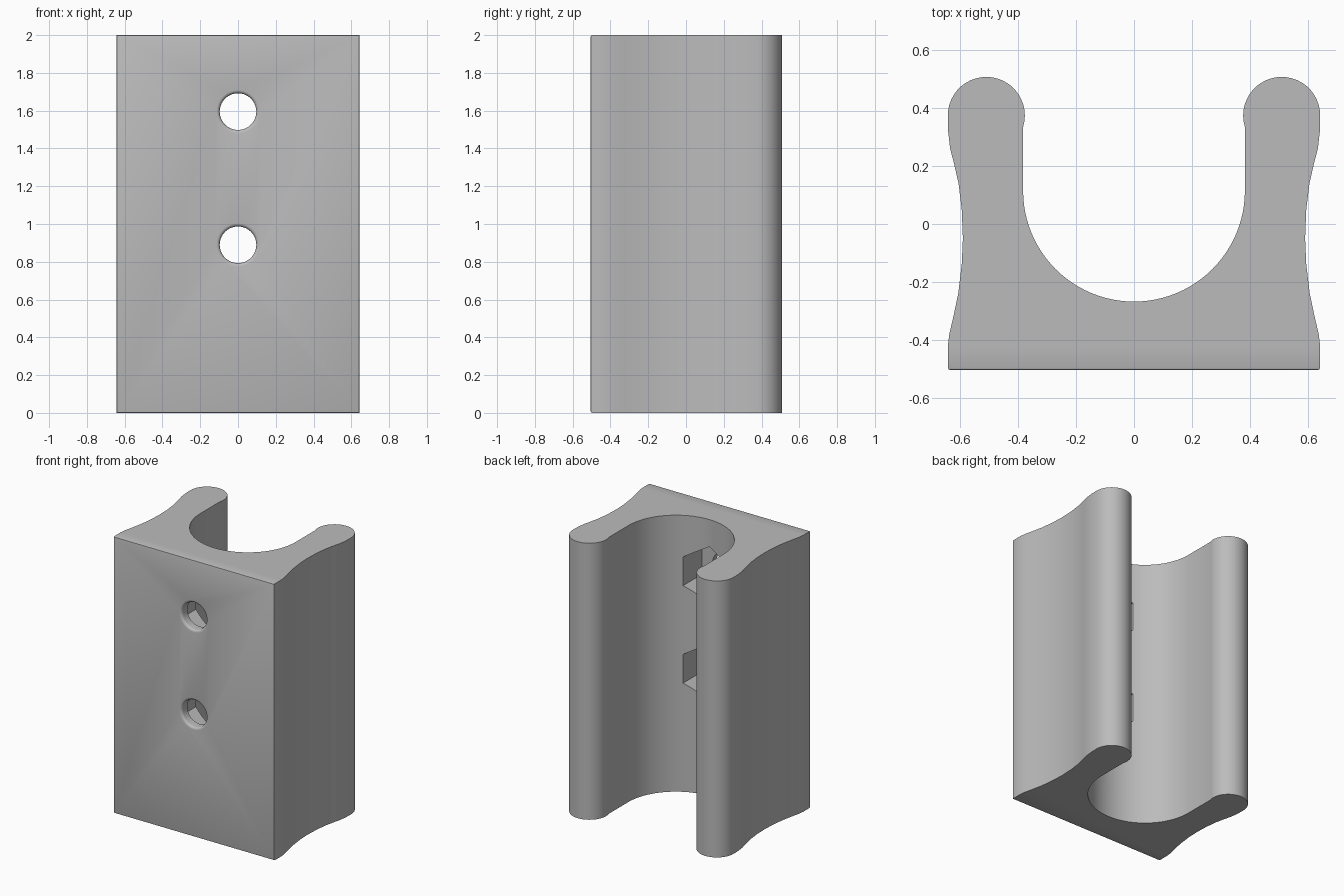
import bpy, bmesh
from math import sin, cos, pi, radians

cube = bpy.data.objects.get("Cube")
if cube:
    bpy.data.objects.remove(cube, do_unlink=True)

grey = bpy.data.materials.new("plain grey")
grey.use_nodes = True
tone = (0.5, 0.5, 0.5, 1)
grey.diffuse_color = tone
grey.node_tree.nodes["Principled BSDF"].inputs["Base Color"].default_value = tone

HEIGHT = 2.0
FRONT = -0.505


def arc(cx, cy, r, start, end, steps):
    """Points along a circular arc, angles in degrees."""
    angles = [radians(start + (end - start) * i / steps) for i in range(steps + 1)]
    return [(cx + r * cos(a), cy + r * sin(a)) for a in angles]


def make_object(name, bm):
    bmesh.ops.recalc_face_normals(bm, faces=bm.faces)
    mesh = bpy.data.meshes.new(name)
    bm.to_mesh(mesh)
    bm.free()
    mesh.materials.append(grey)
    obj = bpy.data.objects.new(name, mesh)
    bpy.context.collection.objects.link(obj)
    return obj


def turned_cutter(name, rings, sides, z):
    """Solid around the y axis; rings are (radius, y), first vertex at the top."""
    bm = bmesh.new()
    loops = []
    for r, y in rings:
        angles = [pi / 2 + 2 * pi * i / sides for i in range(sides)]
        loops.append([bm.verts.new((r * cos(a), y, z + r * sin(a))) for a in angles])
    for a, b in zip(loops, loops[1:]):
        for i in range(sides):
            j = (i + 1) % sides
            bm.faces.new((a[i], a[j], b[j], b[i]))
    bm.faces.new(loops[0])
    bm.faces.new(loops[-1])
    obj = make_object(name, bm)
    obj.hide_render = True
    return obj


# Right half of the outline: waisted side, rounded arm tip, round channel
side = [(0.643, FRONT), (0.643, -0.42), (0.638, -0.38), (0.625, -0.325),
        (0.607, -0.24), (0.595, -0.14), (0.591, -0.05), (0.595, 0.05),
        (0.606, 0.14), (0.622, 0.21), (0.635, 0.26), (0.642, 0.32)]
tip = arc(0.51, 0.375, 0.133, 0, 197, 24)
channel = arc(0, 0.115, 0.383, 0, -90, 24)
half = side + tip + channel
outline = half + [(-x, y) for x, y in reversed(half[:-1])]

# Extruded body
bm = bmesh.new()
base = bm.faces.new([bm.verts.new((x, y, 0)) for x, y in outline])
extruded = bmesh.ops.extrude_face_region(bm, geom=[base])
top = [v for v in extruded["geom"] if isinstance(v, bmesh.types.BMVert)]
bmesh.ops.translate(bm, verts=top, vec=(0, 0, HEIGHT))

# Softened border of the front face
border = [e for e in bm.edges if all(v.co.y < FRONT + 0.001 for v in e.verts)]
bmesh.ops.bevel(bm, geom=border, offset=0.01, segments=2, profile=0.5, affect='EDGES')
body = make_object("channel_block", bm)

# Bolt holes with rounded rims, opening into hexagonal nut pockets
rim = [(0.097 + 0.018 * (1 - sin(a)), FRONT + 0.018 * (1 - cos(a)))
       for a in [pi / 2 * i / 5 for i in range(6)]]
cutters = []
for z in (0.89, 1.595):
    cutters.append(turned_cutter("bolt_hole_cutter",
                                 [(0.115, FRONT - 0.05)] + rim + [(0.097, -0.35)], 40, z))
    cutters.append(turned_cutter("nut_pocket_cutter", [(0.208, -0.44), (0.208, 0.0)], 6, z))

for cutter in cutters:
    mod = body.modifiers.new("cut", 'BOOLEAN')
    mod.operation = 'DIFFERENCE'
    mod.solver = 'EXACT'
    mod.object = cutter

bpy.ops.object.select_all(action='DESELECT')
body.select_set(True)
bpy.context.view_layer.objects.active = body
for mod in list(body.modifiers):
    bpy.ops.object.modifier_apply(modifier=mod.name)
for cutter in cutters:
    bpy.data.objects.remove(cutter, do_unlink=True)
bpy.ops.object.shade_smooth_by_angle(angle=radians(35))
